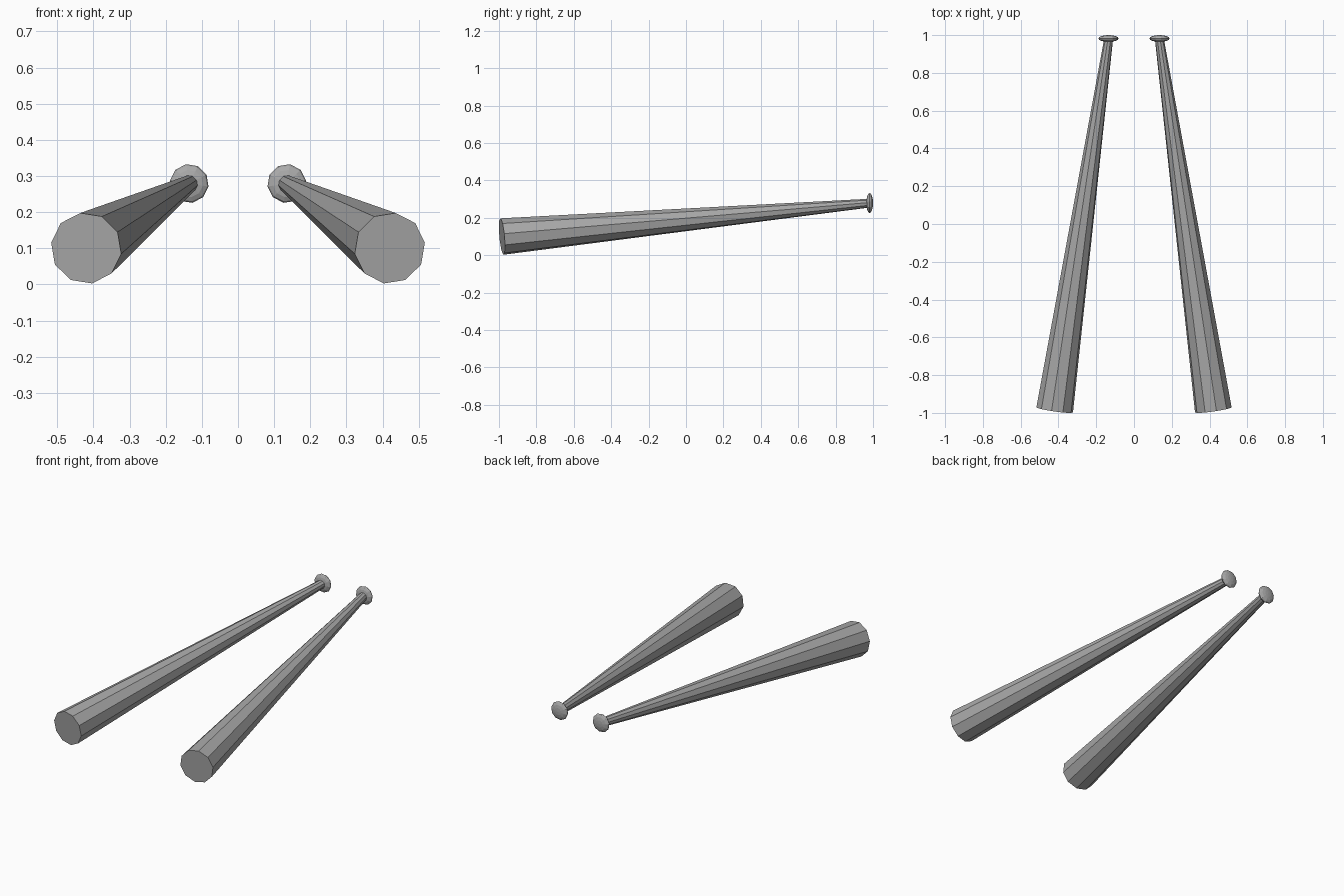
import bpy, bmesh, math
from mathutils import Matrix, Vector

if "Cube" in bpy.data.objects:
    bpy.data.objects.remove(bpy.data.objects["Cube"])

grey = bpy.data.materials.new("plain_grey")
grey.diffuse_color = (0.4, 0.4, 0.4, 1)
grey.use_nodes = True
grey.node_tree.nodes["Principled BSDF"].inputs["Base Color"].default_value = grey.diffuse_color
SIDES = 10
TURN = math.radians(9)


def add_object(name, bm):
    bmesh.ops.recalc_face_normals(bm, faces=bm.faces)
    mesh = bpy.data.meshes.new(name)
    bm.to_mesh(mesh)
    bm.free()
    mesh.materials.append(grey)
    obj = bpy.data.objects.new(name, mesh)
    bpy.context.collection.objects.link(obj)
    return obj


def bat(side, label):
    thick = Vector((side * 0.42, -0.984, 0.10))
    thin = Vector((side * 0.135, 0.975, 0.278))

    # Tapered ten-sided barrel with flat ends
    bm = bmesh.new()
    axis = (thin - thick).normalized()
    up = (Vector((0, 0, 1)) - axis * axis.z).normalized()
    across = axis.cross(up) * side
    rings = []
    for centre, radius in ((thick, 0.099), (thin, 0.024)):
        ring = []
        for i in range(SIDES):
            # turn outward sense is the same on both mirrored bats
            a = -TURN + 2 * math.pi * i / SIDES
            ring.append(bm.verts.new(
                centre + radius * (math.cos(a) * up - math.sin(a) * across)))
        rings.append(ring)
    for i in range(SIDES):
        j = (i + 1) % SIDES
        bm.faces.new((rings[0][i], rings[0][j], rings[1][j], rings[1][i]))
    for ring in rings:
        bm.faces.new(ring)
    add_object(label + "_bat_barrel", bm)

    # Flattened round knob at the thin end
    bm = bmesh.new()
    bmesh.ops.create_uvsphere(bm, u_segments=SIDES, v_segments=8, radius=1)
    place = (Matrix.Translation((side * 0.135, 0.982, 0.279))
             @ Matrix.Diagonal((0.054, 0.018, 0.054, 1))
             @ Matrix.Rotation(-side * TURN, 4, 'Y')
             @ Matrix.Rotation(math.pi / 2, 4, 'X')
             @ Matrix.Rotation(math.pi / 2, 4, 'Z'))
    bm.transform(place)
    add_object(label + "_bat_knob", bm)


bat(-1, "left")
bat(1, "right")
